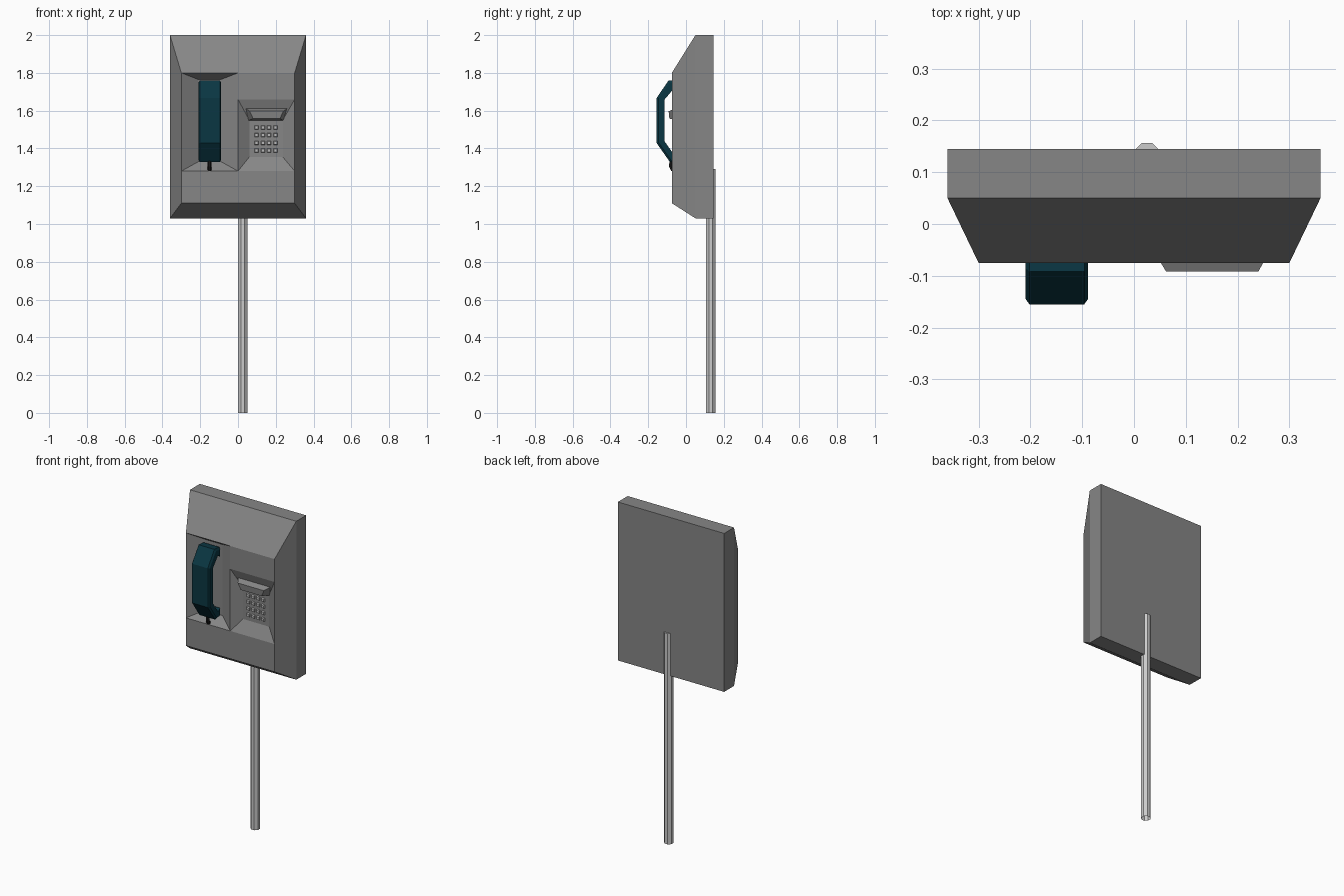
import bpy, bmesh, math
from mathutils import Vector, Matrix

if "Cube" in bpy.data.objects:
    bpy.data.objects.remove(bpy.data.objects["Cube"])

DARK_GREY = (0.24, 0.24, 0.24, 1)
FRONT = -0.075


def finish(bm, name, color=None):
    bmesh.ops.remove_doubles(bm, verts=bm.verts, dist=1e-5)
    me = bpy.data.meshes.new(name)
    bm.to_mesh(me)
    bm.free()
    ob = bpy.data.objects.new(name, me)
    bpy.context.collection.objects.link(ob)
    if color:
        mat = bpy.data.materials.new(name + "_colour")
        mat.diffuse_color = color
        mat.use_nodes = True
        mat.node_tree.nodes["Principled BSDF"].inputs["Base Color"].default_value = mat.diffuse_color
        me.materials.append(mat)
    return ob


def face(bm, pts):
    return bm.faces.new([bm.verts.new(p) for p in pts])


def rect(x0, x1, z0, z1, y):
    """Rectangle facing the front."""
    return [(x0, y, z0), (x1, y, z0), (x1, y, z1), (x0, y, z1)]


def loft(bm, rings, cap_start=False, cap_end=False):
    """Skin a list of equal-length rings."""
    for a, b in zip(rings, rings[1:]):
        for i in range(len(a)):
            j = (i + 1) % len(a)
            face(bm, [a[i], a[j], b[j], b[i]])
    if cap_start:
        face(bm, list(reversed(rings[0])))
    if cap_end:
        face(bm, rings[-1])


# Housing: bevelled box whose front carries two sloped recesses
bm = bmesh.new()
loft(bm, [rect(-0.36, 0.36, 1.03, 2.0, 0.145),
          rect(-0.36, 0.36, 1.03, 2.0, 0.05),
          rect(-0.30, 0.30, 1.11, 1.80, FRONT)], cap_start=True)
face(bm, rect(-0.30, 0.30, 1.11, 1.28, FRONT))
face(bm, rect(0.0, 0.30, 1.66, 1.80, FRONT))
loft(bm, [rect(-0.30, 0.0, 1.28, 1.80, FRONT),
          rect(-0.21, -0.09, 1.33, 1.765, -0.022)], cap_end=True)
loft(bm, [rect(0.0, 0.30, 1.28, 1.66, FRONT),
          rect(0.06, 0.237, 1.355, 1.55, -0.037)], cap_end=True)
finish(bm, "phone_housing", DARK_GREY)

# Display block above the keypad
bm = bmesh.new()
back = [(0.055, -0.036, 1.548), (0.24, -0.036, 1.548),
        (0.26, -0.055, 1.612), (0.04, -0.055, 1.612)]
front = [(0.08, -0.088, 1.558), (0.222, -0.088, 1.558),
         (0.24, -0.092, 1.597), (0.062, -0.092, 1.597)]
loft(bm, [back, front], cap_start=True, cap_end=True)
finish(bm, "display_block", DARK_GREY)

# Keypad: 4 x 4 tapered buttons
bm = bmesh.new()
for col in range(4):
    for row in range(4):
        x, z = 0.098 + col * 0.0335, 1.39 + row * 0.04
        loft(bm, [rect(x - 0.011, x + 0.011, z - 0.011, z + 0.011, -0.036),
                  rect(x - 0.008, x + 0.008, z - 0.008, z + 0.008, -0.046)],
             cap_end=True)
finish(bm, "keypad_buttons", (0.5, 0.5, 0.5, 1))

# Handset: side profile with slightly narrowed outer face
outer = [(-0.045, 1.757), (-0.092, 1.76), (-0.155, 1.668),
         (-0.155, 1.428), (-0.085, 1.328), (-0.045, 1.335)]
inner = [(-0.045, 1.70), (-0.066, 1.715), (-0.115, 1.657),
         (-0.115, 1.44), (-0.066, 1.37), (-0.045, 1.385)]
bm = bmesh.new()
rings = []
for (yo, zo), (yi, zi) in zip(outer, inner):
    o, n = Vector((0, yo, zo)), Vector((0, yi, zi))
    section = [(-0.06, 0.0), (0.06, 0.0), (0.06, 0.75), (0.053, 1.0),
               (-0.053, 1.0), (-0.06, 0.75)]
    rings.append([tuple(n.lerp(o, t) + Vector((-0.149 + x, 0, 0)))
                  for x, t in section])
loft(bm, rings, cap_start=True, cap_end=True)
bmesh.ops.remove_doubles(bm, verts=bm.verts, dist=1e-5)
bmesh.ops.recalc_face_normals(bm, faces=bm.faces)
finish(bm, "handset", (0.003, 0.037, 0.055, 1))

# Cord: short stub from the handset into the recess
bm = bmesh.new()
path = [(-0.078, 1.345), (-0.08, 1.305), (-0.072, 1.288), (-0.05, 1.285)]
normals = [(1, 0), (1, 0.1), (0.7, 0.7), (0, 1)]
rings = []
for (y, z), (ny, nz) in zip(path, normals):
    ring = []
    for k in range(6):
        a = math.radians(60 * k)
        r = 0.011 * math.sin(a)
        ring.append((-0.15 + 0.011 * math.cos(a), y + ny * r, z + nz * r))
    rings.append(ring)
loft(bm, rings, cap_start=True, cap_end=True)
bmesh.ops.remove_doubles(bm, verts=bm.verts, dist=1e-5)
bmesh.ops.recalc_face_normals(bm, faces=bm.faces)
finish(bm, "handset_cord", (0.01, 0.01, 0.01, 1))

# Pole: octagonal tube, open at the ground
bm = bmesh.new()
bmesh.ops.create_cone(bm, cap_ends=True, segments=8,
                      radius1=0.027, radius2=0.027, depth=1.29,
                      matrix=Matrix.Translation((0.025, 0.131, 0.645))
                      @ Matrix.Rotation(math.radians(22.5), 4, 'Z'))
bottom = [f for f in bm.faces if f.normal.z < -0.9]
bmesh.ops.delete(bm, geom=bottom, context='FACES_ONLY')
finish(bm, "support_pole", (0.6, 0.6, 0.6, 1))
